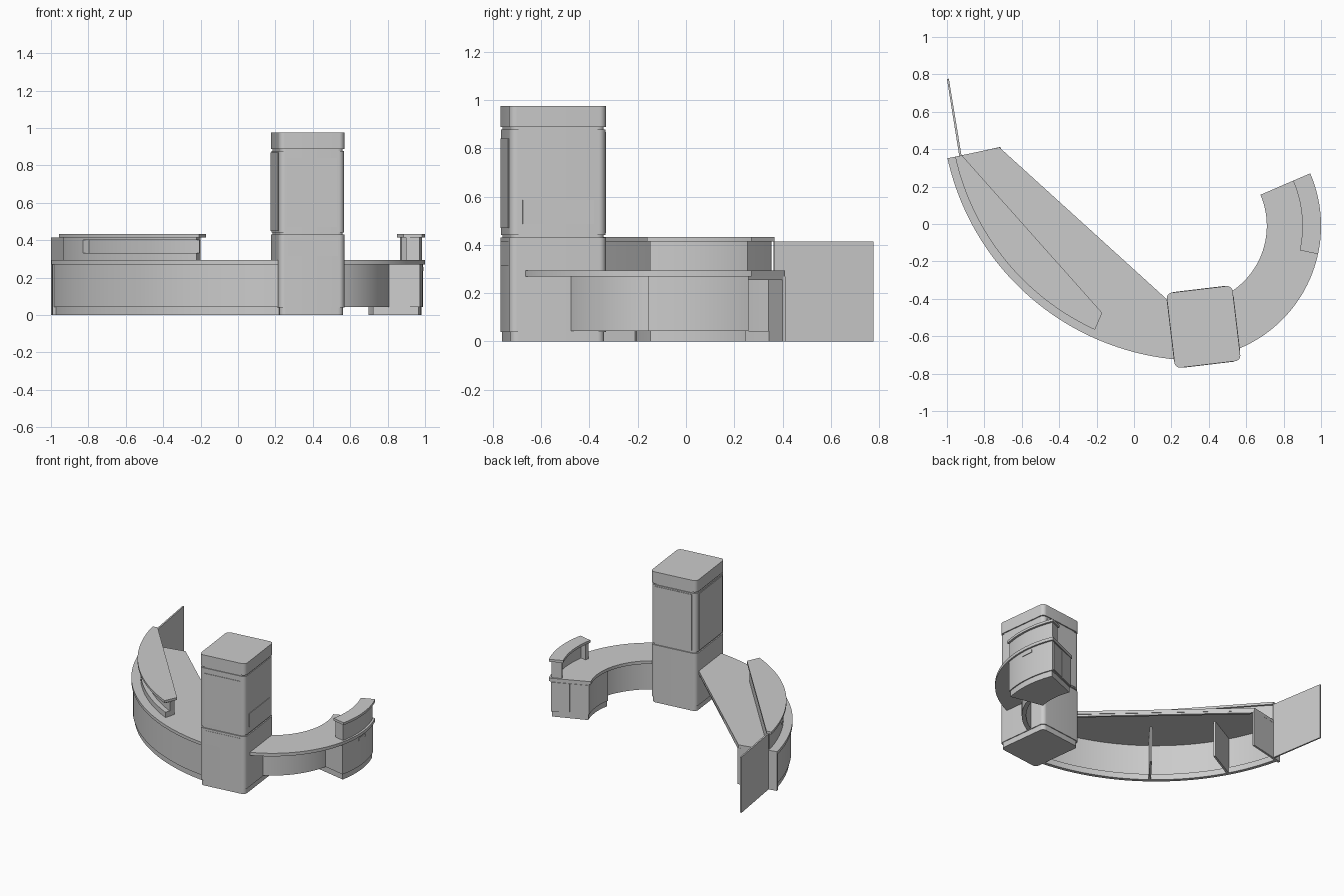
import bpy, bmesh
from math import cos, sin, radians
from mathutils import Matrix, Vector

if "Cube" in bpy.data.objects:
    bpy.data.objects.remove(bpy.data.objects["Cube"])


def prism(name, pts, z0, z1):
    """Extrude a plan outline between two heights."""
    bm = bmesh.new()
    face = bm.faces.new([bm.verts.new((x, y, z0)) for x, y in pts])
    ext = bmesh.ops.extrude_face_region(bm, geom=[face])
    top = [v for v in ext["geom"] if isinstance(v, bmesh.types.BMVert)]
    bmesh.ops.translate(bm, verts=top, vec=(0, 0, z1 - z0))
    bmesh.ops.recalc_face_normals(bm, faces=bm.faces)
    me = bpy.data.meshes.new(name)
    bm.to_mesh(me)
    bm.free()
    ob = bpy.data.objects.new(name, me)
    bpy.context.collection.objects.link(ob)
    bpy.context.view_layer.objects.active = ob
    bpy.ops.object.select_all(action='DESELECT')
    ob.select_set(True)
    bpy.ops.object.shade_smooth_by_angle(angle=radians(25))
    return ob


def polar(c, r, a):
    return c[0] + r * cos(radians(a)), c[1] + r * sin(radians(a))


def arc(c, r, a0, a1, n=40):
    return [polar(c, r, a0 + (a1 - a0) * i / n) for i in range(n + 1)]


def ring(name, c, r0, r1, a0, a1, z0, z1, n=40):
    return prism(name, arc(c, r1, a0, a1, n) + arc(c, r0, a1, a0, n), z0, z1)


# ---------- left desk ----------
L = (0.35, 0.65)
prism("left_counter", arc(L, 1.38, 192.5, 266, 56) + [(0.25, -0.47), (-0.72, 0.41)], 0.27, 0.293)
prism("left_counter_edge", [(-0.71, 0.372), (-0.72, 0.41), (0.22, -0.45), (0.22, -0.47)], 0.255, 0.27)
ring("left_front_panel", L, 1.345, 1.37, 193, 266, 0.043, 0.27, 56)
ring("left_kick_plate", L, 1.335, 1.36, 193, 266, 0, 0.043, 56)
for i, a in enumerate((192.6, 208.5, 231.5)):
    r1 = 1.378 if i == 0 else 1.35
    ring(f"left_partition_{i + 1}", L, 1.09, r1, a, a + 0.7, 0, 0.27, 1)

# raised transaction shelf with a recessed slot in its front
prism("left_shelf_top", arc(L, 1.338, 192.5, 245.3) + [(-0.17, -0.475), (-0.92, 0.367)], 0.415, 0.433)
chord = [(-0.2, -0.462), (-0.92, 0.347)]
prism("left_shelf_body_lower", arc(L, 1.318, 193, 244.3) + chord, 0.293, 0.332)
prism("left_shelf_body_middle", arc(L, 1.318, 193, 206.5, 12) + arc(L, 1.282, 206.6, 244.3) + chord, 0.332, 0.4)
prism("left_shelf_body_upper", arc(L, 1.318, 193, 244.3) + chord, 0.4, 0.415)

# side screen panel at the left end
prism("side_screen", [(-1.0, 0.775), (-0.99, 0.777), (-0.922, 0.365), (-0.934, 0.362)], 0, 0.415)

# ---------- right desk ----------
R = (0.29, -0.01)
ring("right_counter", R, 0.42, 0.71, -70, 23.3, 0.27, 0.293, 56)
ring("right_curved_wall", R, 0.5, 0.53, -64, -10, 0.043, 0.27)
ring("right_cabinet", R, 0.432, 0.698, -12.2, 22.6, 0.043, 0.27)
ring("right_cabinet_base", R, 0.44, 0.69, -11.5, 21.8, 0, 0.043)
# cabinet end doors and drawer pull
for i, (r0, r1) in enumerate(((0.44, 0.56), (0.566, 0.69))):
    ring(f"cabinet_door_{i + 1}", R, r0, r1, 22.6, 23.0, 0.05, 0.262, 1)
ring("drawer_pull", R, 0.69, 0.702, 1.6, 8.7, 0.234, 0.256, 8)
# raised shelf
ring("right_shelf_top", R, 0.61, 0.71, -12.3, 23.3, 0.415, 0.433)
ring("right_shelf_wall", R, 0.665, 0.695, -11.6, 22.4, 0.293, 0.415)
for i, a in enumerate((-11.6, 20.0)):
    ring(f"right_shelf_post_{i + 1}", R, 0.622, 0.695, a, a + 2.4, 0.293, 0.415, 3)

# ---------- tower ----------
M = Matrix.Translation((0.372, -0.55, 0)) @ Matrix.Rotation(radians(6.8), 4, 'Z')
W, D = 0.177, 0.202


def local(pts):
    return [(M @ Vector((x, y, 0))).to_2d()[:] for x, y in pts]


def tower_block(name, inset, z0, z1, r=0.03):
    w, d = W - inset - r, D - inset - r
    pts = []
    for k, (sx, sy) in enumerate(((1, 1), (-1, 1), (-1, -1), (1, -1))):
        pts += arc((sx * w, sy * d), r, 90 * k, 90 * k + 90, 8)
    return prism(name, local(pts), z0, z1)


for name, inset, z0, z1 in (
        ("tower_plinth", 0.006, 0, 0.04), ("tower_base", 0, 0.04, 0.431),
        ("tower_lower_groove", 0.008, 0.431, 0.441), ("tower_shaft", 0.002, 0.441, 0.878),
        ("tower_upper_groove", 0.008, 0.878, 0.888), ("tower_cap", 0, 0.888, 0.975)):
    tower_block(name, inset, z0, z1)


def tower_panel(name, x0, x1, y0, y1, z0, z1):
    prism(name, local([(x0, y0), (x1, y0), (x1, y1), (x0, y1)]), z0, z1)


# thin panels on each face of the tower
t = 0.002
tower_panel("front_screen", -0.135, 0.135, -D - t, -D + 0.01, 0.47, 0.84)
tower_panel("front_hatch", -0.13, 0.14, -D - t, -D + 0.01, 0.315, 0.415)
tower_panel("back_panel", -0.14, 0.14, D - 0.01, D + t, 0.45, 0.868)
tower_panel("left_panel", -W - t, -W + 0.01, -0.165, 0.165, 0.45, 0.868)
tower_panel("right_hatch", W - 0.01, W + t, -0.148, 0.148, 0.487, 0.585)
